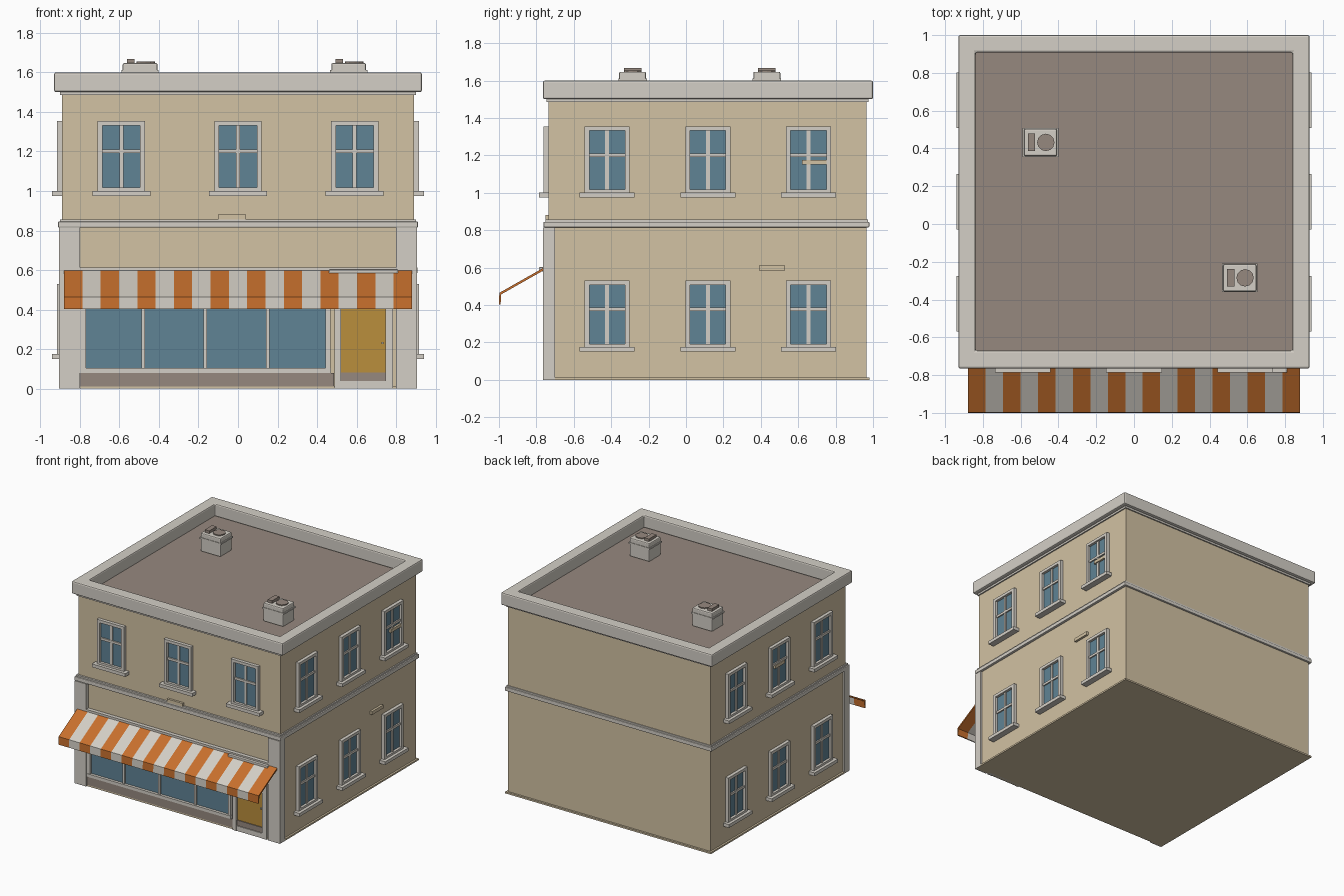
import bpy, bmesh, math
from mathutils import Matrix, Vector

cube = bpy.data.objects.get("Cube")
if cube:
    bpy.data.objects.remove(cube, do_unlink=True)


def material(name, r, g, b):
    lin = [((c / 255 + 0.055) / 1.055) ** 2.4 for c in (r, g, b)] + [1]
    m = bpy.data.materials.new(name)
    m.use_nodes = True
    m.diffuse_color = lin
    m.node_tree.nodes["Principled BSDF"].inputs["Base Color"].default_value = lin
    return m


WALL = material("tan_wall", 210, 194, 163)
TRIM = material("pale_trim", 212, 207, 198)
ROOF = material("brown_grey", 150, 137, 127)
GLASS = material("blue_glass", 96, 131, 149)
ORANGE = material("awning_orange", 200, 112, 45)
OCHRE = material("ochre_door", 186, 142, 60)


def add_box(bm, x, y, z, index=0):
    """Box between the (low, high) pairs x, y and z."""
    size = Matrix.Diagonal((x[1] - x[0], y[1] - y[0], z[1] - z[0], 1))
    mid = Vector((sum(x) / 2, sum(y) / 2, sum(z) / 2))
    made = bmesh.ops.create_cube(bm, size=1, matrix=Matrix.Translation(mid) @ size)
    for f in {f for v in made["verts"] for f in v.link_faces}:
        f.material_index = index


def to_mesh(bm, name, mats):
    bmesh.ops.recalc_face_normals(bm, faces=bm.faces)
    me = bpy.data.meshes.new(name)
    bm.to_mesh(me)
    bm.free()
    for m in mats:
        me.materials.append(m)
    return me


def place(name, me, loc=(0, 0, 0), turn=0, bevel=0):
    ob = bpy.data.objects.new(name, me)
    bpy.context.collection.objects.link(ob)
    ob.location = loc
    ob.rotation_euler.z = math.radians(turn)
    if bevel:
        mod = ob.modifiers.new("soft_edge", "BEVEL")
        mod.width = bevel
        mod.segments = 2
    return ob


def box(name, x, y, z, mat, bevel=0):
    bm = bmesh.new()
    add_box(bm, x, y, z)
    return place(name, to_mesh(bm, name, [mat]), bevel=bevel)


def ring(name, outer, inner, z, mat, bevel=0):
    """Rectangular ring; outer and inner are (half width, front y, back y)."""
    bm = bmesh.new()
    loops = []
    for (w, f, b), h in ((outer, z[0]), (outer, z[1]), (inner, z[1]), (inner, z[0])):
        loops.append([bm.verts.new((px, py, h))
                      for px, py in ((-w, f), (w, f), (w, b), (-w, b))])
    for k in range(4):
        a, c = loops[k], loops[(k + 1) % 4]
        for i in range(4):
            j = (i + 1) % 4
            bm.faces.new((a[i], a[j], c[j], c[i]))
    return place(name, to_mesh(bm, name, [mat]), bevel=bevel)


# Walls, plinth, belt course, roof and parapet
FRONT, BACK, SIDE = -0.735, 0.965, 0.89
box("walls", (-SIDE, SIDE), (FRONT, BACK), (0, 1.49), WALL)
box("plinth", (-0.905, 0.905), (-0.755, 0.98), (0, 0.013), WALL)
ring("belt_course", (0.91, -0.762, 0.98), (0.87, -0.71, 0.94), (0.815, 0.845), TRIM, 0.005)
ring("belt_cap", (0.90, -0.75, 0.972), (0.87, -0.71, 0.94), (0.84, 0.857), TRIM)
box("roof_deck", (-0.87, 0.87), (-0.71, 0.94), (1.48, 1.5), ROOF)
ring("parapet", (0.93, -0.765, 1.0), (0.838, -0.67, 0.908), (1.5, 1.6), TRIM, 0.01)
ring("parapet_bed", (0.90, -0.745, 0.975), (0.86, -0.7, 0.93), (1.485, 1.503), TRIM)

# Sash window, shared by every opening; faces -y with its foot at the origin
bm = bmesh.new()
for s in (-1, 1):
    add_box(bm, sorted((s * 0.095, s * 0.12)), (-0.026, 0.01), (0.03, 0.38))
add_box(bm, (-0.096, 0.096), (-0.026, 0.01), (0.357, 0.38))
add_box(bm, (-0.12, 0.12), (-0.026, 0.01), (0.024, 0.042))
add_box(bm, (-0.147, 0.147), (-0.05, 0.01), (0, 0.026))
add_box(bm, (-0.01, 0.01), (-0.014, 0), (0.042, 0.36))
add_box(bm, (-0.096, 0.096), (-0.016, 0), (0.217, 0.236))
add_box(bm, (-0.096, 0.096), (-0.006, 0.004), (0.04, 0.36), 1)
window = to_mesh(bm, "window", [TRIM, GLASS])

for i, x in enumerate((-0.59, 0, 0.59)):
    place(f"front_window_{i}", window, (x, FRONT, 0.975))
for floor, z in (("lower", 0.15), ("upper", 0.975)):
    for i, y in enumerate((-0.422, 0.117, 0.655)):
        place(f"left_{floor}_window_{i}", window, (SIDE, y, z), 90)
        place(f"right_{floor}_window_{i}", window, (-SIDE, y, z), -90)

# Small wall ledges
box("front_ledge", (-0.10, 0.04), (-0.752, FRONT), (0.855, 0.88), WALL)
box("left_ledge", (SIDE, 0.908), (0.39, 0.53), (0.585, 0.612), WALL)
box("left_window_bar", (SIDE, 0.912), (0.62, 0.75), (1.15, 1.175), WALL)
box("right_window_bar", (-0.912, -SIDE), (0.06, 0.18), (1.17, 1.195), WALL)

# Shopfront pilasters and fascia moulding
for side, s in (("left", 1), ("right", -1)):
    box(f"{side}_pilaster", sorted((s * 0.80, s * 0.905)), (-0.765, -0.70), (0, 0.815), TRIM)
box("fascia_moulding", (-0.80, 0.80), (-0.765, FRONT), (0.598, 0.614), TRIM)
box("fascia_backing", (-0.80, 0.80), (-0.745, FRONT), (0.57, 0.60), TRIM)

# Shop window
box("stall_riser", (-0.80, 0.485), (-0.757, FRONT), (0.012, 0.08), ROOF)
box("shop_glass", (-0.78, 0.45), (-0.742, FRONT), (0.09, 0.58), GLASS)
bm = bmesh.new()
add_box(bm, (-0.80, 0.47), (-0.764, FRONT), (0.08, 0.104))
add_box(bm, (-0.80, 0.47), (-0.76, FRONT), (0.56, 0.60))
for a, b in ((-0.80, -0.77), (0.442, 0.468)):
    add_box(bm, (a, b), (-0.76, FRONT), (0.08, 0.60))
for x in (-0.48, -0.165, 0.15):
    add_box(bm, (x - 0.009, x + 0.009), (-0.755, FRONT), (0.10, 0.57))
place("shop_window_frame", to_mesh(bm, "shop_window_frame", [TRIM]))

# Door with frame, kick plate, knob and hood
bm = bmesh.new()
for a, b in ((0.487, 0.52), (0.745, 0.785)):
    add_box(bm, (a, b), (-0.765, FRONT), (0, 0.58))
add_box(bm, (0.487, 0.785), (-0.765, FRONT), (0.53, 0.58))
add_box(bm, (0.487, 0.785), (-0.762, FRONT), (0, 0.04))
place("door_frame", to_mesh(bm, "door_frame", [TRIM]))
box("door_panel", (0.52, 0.745), (-0.748, FRONT), (0.08, 0.54), OCHRE)
box("kick_plate", (0.52, 0.745), (-0.755, FRONT), (0.04, 0.082), ROOF)
box("door_knob", (0.725, 0.735), (-0.76, -0.745), (0.225, 0.235), TRIM)
box("door_hood", (0.46, 0.81), (-0.787, FRONT), (0.578, 0.602), TRIM, 0.004)

# Striped awning: one bent profile repeated along x in alternating colours
profile = [(-0.765, 0.597), (-0.998, 0.465), (-1.0, 0.402),
           (-0.991, 0.402), (-0.989, 0.456), (-0.765, 0.583)]
bm = bmesh.new()
STRIPES, HALF = 19, 0.88
rows = []
for i in range(STRIPES + 1):
    x = -HALF + 2 * HALF * i / STRIPES
    rows.append([bm.verts.new((x, y, z)) for y, z in profile])
n = len(profile)
for i in range(STRIPES):
    for k in range(n):
        j = (k + 1) % n
        f = bm.faces.new((rows[i][k], rows[i][j], rows[i + 1][j], rows[i + 1][k]))
        f.material_index = i % 2
for row in (rows[0], rows[-1]):
    bm.faces.new((row[0], row[1], row[4], row[5]))
    bm.faces.new(row[1:5])
place("awning", to_mesh(bm, "awning", [ORANGE, TRIM]))

# Rooftop cooling units with fan and vent
for i, (x, y) in enumerate(((-0.495, 0.432), (0.56, -0.285))):
    box(f"cooling_unit_{i}", (x - 0.088, x + 0.088), (y - 0.072, y + 0.072),
        (1.5, 1.647), TRIM, 0.008)
    box(f"unit_lip_{i}", (x - 0.094, x + 0.094), (y - 0.076, y + 0.076),
        (1.6, 1.612), TRIM)
    box(f"unit_vent_{i}", (x - 0.067, x - 0.028), (y - 0.046, y + 0.046),
        (1.64, 1.668), ROOF)
    bm = bmesh.new()
    bmesh.ops.create_cone(bm, cap_ends=True, segments=12, radius1=0.046,
                          radius2=0.046, depth=0.02)
    place(f"unit_fan_{i}", to_mesh(bm, "unit_fan", [ROOF]), (x + 0.028, y, 1.645))
